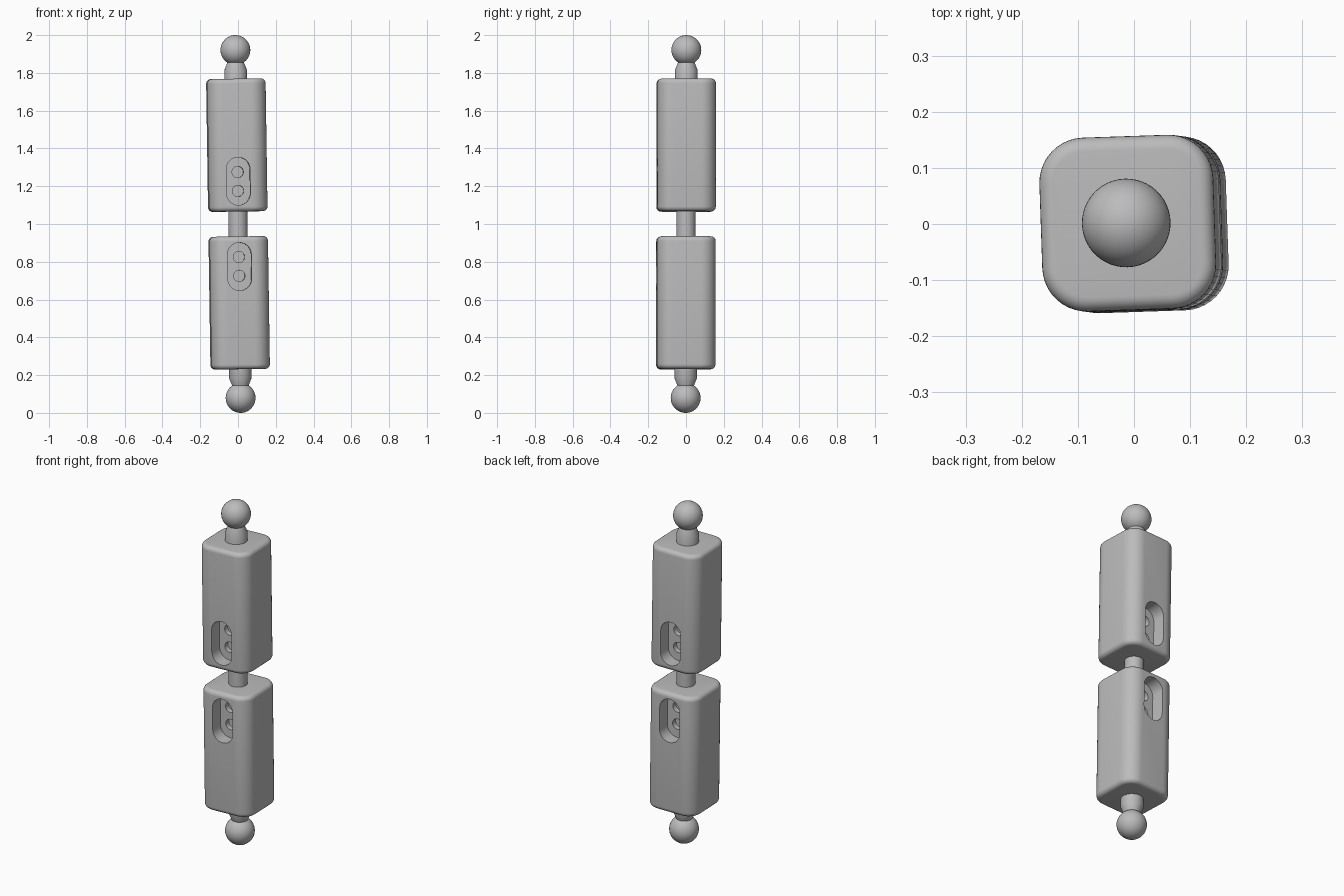
import bpy, bmesh, math
from mathutils import Matrix

if "Cube" in bpy.data.objects:
    bpy.data.objects.remove(bpy.data.objects["Cube"])

# One plain grey for every part
grey = bpy.data.materials.new("plain grey")
grey.use_nodes = True
grey.diffuse_color = (0.5, 0.5, 0.5, 1)
grey.node_tree.nodes["Principled BSDF"].inputs["Base Color"].default_value = (0.5, 0.5, 0.5, 1)

HALF = 0.155               # half width of a block
BOTTOM, TOP = 0.066, 0.769  # block ends, measured from the middle of the arm
SLOT_LOW, SLOT_HIGH, SLOT_R = 0.099, 0.353, 0.063
SLOT_DEPTH, HOLE_DEPTH, HOLE_R = 0.076, 0.03, 0.03
BALL_Z, BALL_R = 0.921, 0.079

# The whole arm leans and twists very slightly
lean = (Matrix.Translation((0, 0, 1)) @ Matrix.Rotation(-0.002, 4, "X")
        @ Matrix.Rotation(-0.015, 4, "Y") @ Matrix.Rotation(0.034, 4, "Z"))


def finish(name, bm):
    bmesh.ops.recalc_face_normals(bm, faces=bm.faces)
    mesh = bpy.data.meshes.new(name)
    bm.to_mesh(mesh)
    bm.free()
    mesh.materials.append(grey)
    obj = bpy.data.objects.new(name, mesh)
    bpy.context.collection.objects.link(obj)
    return obj


def smooth(obj):
    bpy.ops.object.select_all(action="DESELECT")
    obj.select_set(True)
    bpy.context.view_layer.objects.active = obj
    bpy.ops.object.shade_smooth_by_angle(angle=math.radians(32))


def lathe(name, profile, steps=48):
    bm = bmesh.new()
    verts = [bm.verts.new((r, 0, z)) for r, z in profile]
    edges = [bm.edges.new(pair) for pair in zip(verts, verts[1:])]
    bmesh.ops.spin(bm, geom=verts + edges, cent=(0, 0, 0), axis=(0, 0, 1),
                   angle=2 * math.pi, steps=steps)
    bmesh.ops.remove_doubles(bm, verts=bm.verts, dist=1e-5)
    return finish(name, bm)


def rounded_block(name):
    bm = bmesh.new()
    bmesh.ops.create_cube(bm, size=1)
    bmesh.ops.scale(bm, vec=(2 * HALF, 2 * HALF, TOP - BOTTOM), verts=bm.verts)
    bmesh.ops.translate(bm, vec=(0, 0, (TOP + BOTTOM) / 2), verts=bm.verts)
    upright = [e for e in bm.edges if abs(e.verts[0].co.z - e.verts[1].co.z) > 0.1]
    bmesh.ops.bevel(bm, geom=upright, offset=0.08, segments=10, profile=0.5, affect="EDGES")
    rims = [e for e in bm.edges if abs(e.verts[0].co.z - e.verts[1].co.z) < 0.001]
    bmesh.ops.bevel(bm, geom=rims, offset=0.025, segments=6, profile=0.5, affect="EDGES")
    return finish(name, bm)


def stadium_cutter(low, high, radius, y0, y1):
    # Upright rounded slot, pushed through from y0 to y1; a round hole when it has no straight part
    bm = bmesh.new()
    n, points = 16, []
    for centre, start in ((high - radius, 0), (low + radius, math.pi)):
        for i in range(n):
            a = start + math.pi * i / (n - (high - low > 2.01 * radius))
            points.append((radius * math.cos(a), y0, centre + radius * math.sin(a)))
    face = bm.faces.new([bm.verts.new(p) for p in points])
    out = bmesh.ops.extrude_face_region(bm, geom=[face])["geom"]
    bmesh.ops.translate(bm, vec=(0, y1 - y0, 0),
                        verts=[g for g in out if isinstance(g, bmesh.types.BMVert)])
    return finish("cutter", bm)


def cut(obj, cutter):
    mod = obj.modifiers.new("cut", "BOOLEAN")
    mod.operation, mod.solver, mod.object = "DIFFERENCE", "EXACT", cutter
    bpy.context.view_layer.objects.active = obj
    bpy.ops.object.modifier_apply(modifier=mod.name)
    bpy.data.objects.remove(cutter)


# Central rod joining the two blocks
rod = lathe("centre_rod", [(0, -0.1), (0.05, -0.1), (0.05, 0.1), (0, 0.1)])
smooth(rod)
rod.matrix_world = lean

# Upper half, then the same half turned over
for side, turn in (("upper", 0), ("lower", math.pi)):
    place = lean @ Matrix.Rotation(turn, 4, "X")

    # Block with a slot and two screw holes on the front and back
    block = rounded_block(side + "_block")
    for s in (-1, 1):
        floor = HALF - SLOT_DEPTH
        cut(block, stadium_cutter(SLOT_LOW, SLOT_HIGH, SLOT_R, s * 0.2, s * floor))
        for z in (0.175, 0.275):
            cut(block, stadium_cutter(z - HOLE_R, z + HOLE_R, HOLE_R,
                                      s * (floor + 0.02), s * (floor - HOLE_DEPTH)))

    # Tapered neck
    neck = lathe(side + "_neck", [(0, TOP - 0.03), (0.06, TOP - 0.03), (0.06, 0.815),
                                  (0.042, 0.86), (0, 0.87)])

    # Ball end
    arc = [math.pi * (i / 24 - 0.5) for i in range(25)]
    ball = lathe(side + "_ball", [(BALL_R * math.cos(a), BALL_Z + BALL_R * math.sin(a))
                                  for a in arc])
    for part in (block, neck, ball):
        smooth(part)
        part.matrix_world = place
